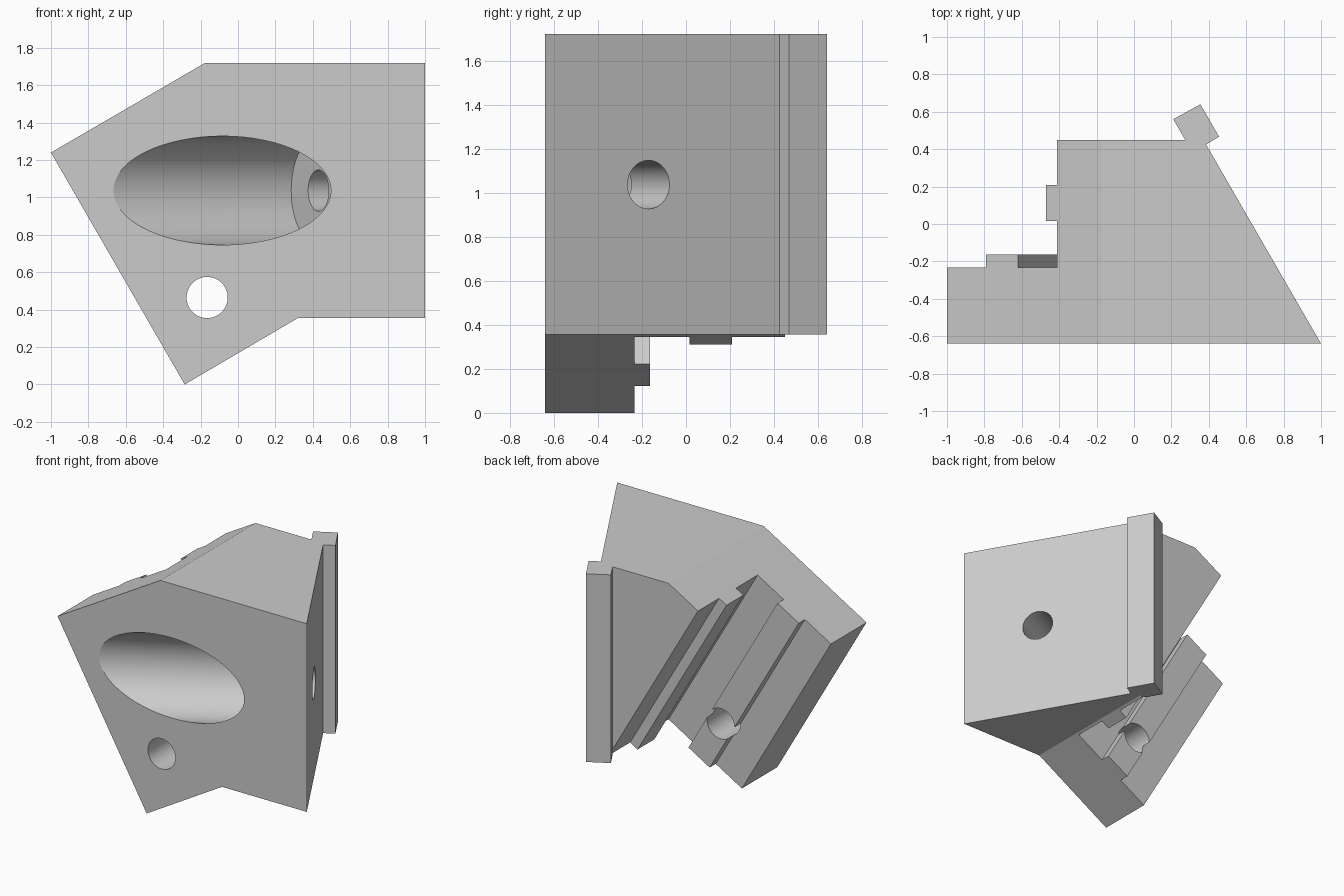
import bpy, bmesh, math
from mathutils import Vector

cube = bpy.data.objects.get("Cube")
if cube:
    bpy.data.objects.remove(cube)

grey = bpy.data.materials.new("plain grey")
grey.use_nodes = True
grey.diffuse_color = (0.6, 0.6, 0.6, 1)
grey.node_tree.nodes["Principled BSDF"].inputs["Base Color"].default_value = (0.6, 0.6, 0.6, 1)

X, Y, Z = Vector((1, 0, 0)), Vector((0, 1, 0)), Vector((0, 0, 1))
C, S = math.cos(math.radians(30)), 0.5


def prism(name, points, origin, e1, e2, sweep):
    """Extrude a flat profile, drawn on axes e1 and e2, along the sweep vector."""
    bm = bmesh.new()
    origin = Vector(origin)
    face = bm.faces.new([bm.verts.new(origin + e1 * a + e2 * b) for a, b in points])
    new = bmesh.ops.extrude_face_region(bm, geom=[face])["geom"]
    bmesh.ops.translate(bm, vec=sweep, verts=[v for v in new if isinstance(v, bmesh.types.BMVert)])
    bmesh.ops.recalc_face_normals(bm, faces=bm.faces)
    mesh = bpy.data.meshes.new(name)
    bm.to_mesh(mesh)
    bm.free()
    mesh.materials.append(grey)
    obj = bpy.data.objects.new(name, mesh)
    bpy.context.collection.objects.link(obj)
    return obj


def rod(name, radius, start, e1, e2, sweep):
    ring = [(radius * math.cos(i * math.tau / 64), radius * math.sin(i * math.tau / 64)) for i in range(64)]
    return prism(name, ring, start, e1, e2, sweep)


def cut(target, cutter):
    cutter.hide_render = True
    mod = target.modifiers.new("cut", "BOOLEAN")
    mod.operation = "DIFFERENCE"
    mod.solver = "EXACT"
    mod.object = cutter
    bpy.context.view_layer.objects.active = target
    bpy.ops.object.modifier_apply(modifier=mod.name)
    bpy.data.objects.remove(cutter)


# Main block: bent outline swept from front to back
outline = [(-1, 1.24), (-0.175, 1.72), (1, 1.72), (1, 0.355), (0.32, 0.355), (-0.285, 0)]
body = prism("body", outline, (0, -0.64, 0), X, Z, Y * 1.09)

# Slanted side
cut(body, prism("slant_cutter", [(1.0577, -0.74), (0.3133, 0.55), (2, 0.55), (2, -0.74)],
                (0, 0, -1), X, Y, Z * 4))

# Stepped rebate with a ridge and a rail along the tilted wing
across, along = Vector((C, 0, S)), Vector((-S, 0, C))
rebate = [(-1, -0.233), (0.242, -0.233), (0.242, -0.163), (0.439, -0.163), (0.439, -0.233),
          (0.681, -0.233), (0.681, 0.015), (0.612, 0.015), (0.612, 0.208), (0.681, 0.208),
          (0.681, 1), (-1, 1)]
start = Vector((-1, 0, 1.24)) - along * 3
cut(body, prism("rebate_cutter", rebate, start, across, Y, along * 5))

# Hole through the ridge
cut(body, rod("ridge_hole_cutter", 0.11, (-0.165, -1, 0.465), X, Z, Y * 1.5))

# Counterbored hole square to the slanted side
axis, side = Vector((C, S, 0)), Vector((-S, C, 0))
floor = Vector((0.43, -0.343, 1.037))
cut(body, rod("counterbore_cutter", 0.291, floor - axis * 2, side, Z, axis * 2))
cut(body, rod("bolt_hole_cutter", 0.11, floor - axis * 0.2, side, Z, axis * 1.5))

# Upright rail on the back corner
rail = [(0.274, 0.45), (0.21, 0.56), (0.355, 0.64), (0.455, 0.467), (0.385, 0.425), (0.371, 0.45)]
prism("corner_rail", rail, (0, 0, 0.355), X, Y, Z * 1.365)

# Smooth bores, crisp edges
bpy.ops.object.select_all(action="DESELECT")
body.select_set(True)
bpy.context.view_layer.objects.active = body
bpy.ops.object.shade_smooth_by_angle(angle=math.radians(20))
